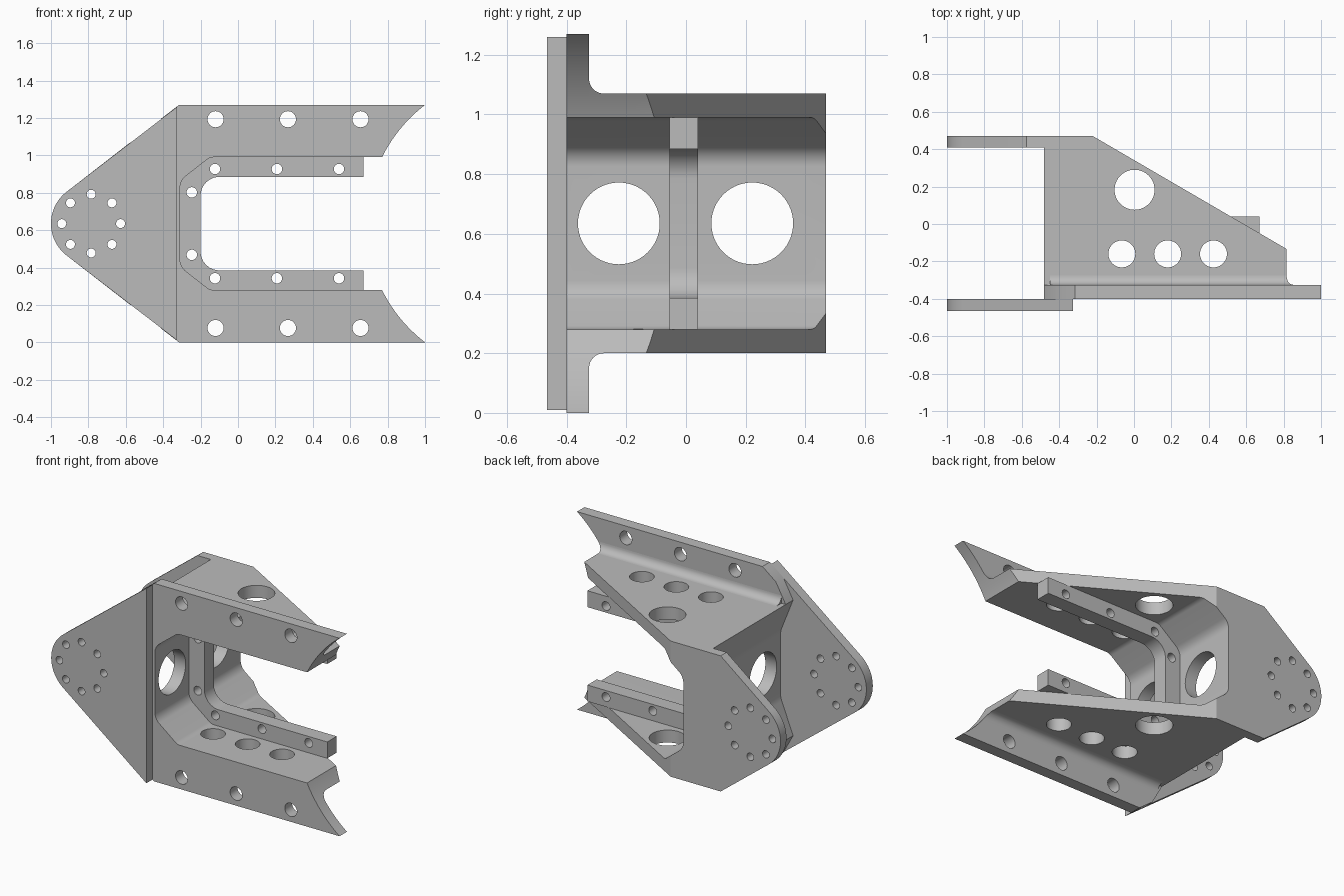
import bpy, bmesh, math
from mathutils import Vector

MID = 0.635   # height of the symmetry plane
FAR = 1.05    # rough arm length before the end is cut

cube = bpy.data.objects.get("Cube")
if cube:
    bpy.data.objects.remove(cube, do_unlink=True)

grey = bpy.data.materials.new("machined_grey")
grey.use_nodes = True
grey.diffuse_color = (0.5, 0.5, 0.5, 1)
grey.node_tree.nodes["Principled BSDF"].inputs["Base Color"].default_value = (0.5, 0.5, 0.5, 1)


def place(axis, u, v, w):
    """Map profile coordinates u, v and depth w to space; heights are relative to MID."""
    return {"x": (w, u, v + MID), "y": (u, w, v + MID), "z": (u, v, w + MID)}[axis]


def prism(name, points, axis, start, end):
    bm = bmesh.new()
    base = bm.faces.new([bm.verts.new(place(axis, p[0], p[1], start)) for p in points])
    top = bmesh.ops.extrude_face_region(bm, geom=[base])["geom"]
    shift = Vector(place(axis, 0, 0, end)) - Vector(place(axis, 0, 0, start))
    bmesh.ops.translate(bm, vec=shift, verts=[g for g in top if isinstance(g, bmesh.types.BMVert)])
    bmesh.ops.recalc_face_normals(bm, faces=bm.faces)
    mesh = bpy.data.meshes.new(name)
    bm.to_mesh(mesh)
    bm.free()
    mesh.materials.append(grey)
    obj = bpy.data.objects.new(name, mesh)
    bpy.context.collection.objects.link(obj)
    return obj


def arc(cx, cy, r, a0, a1, n):
    angles = [math.radians(a0 + (a1 - a0) * i / n) for i in range(n + 1)]
    return [(cx + r * math.cos(a), cy + r * math.sin(a)) for a in angles]


def hole(axis, u, v, r, start, end, sides=40):
    return prism("cutter", arc(u, v, r, 0, 360, sides)[:-1], axis, start, end)


def cut(obj, cutters):
    for c in cutters:
        mod = obj.modifiers.new("cut", "BOOLEAN")
        mod.operation, mod.solver, mod.object = "DIFFERENCE", "EXACT", c
    bpy.context.view_layer.update()
    graph = bpy.context.evaluated_depsgraph_get()
    mesh = bpy.data.meshes.new_from_object(obj.evaluated_get(graph))
    obj.modifiers.clear()
    obj.data = mesh
    for c in cutters:
        bpy.data.objects.remove(c, do_unlink=True)


def mirrored(half):
    """Continue a path from the top half into the bottom half."""
    return half + [(p[0], -p[1], *p[2:]) for p in reversed(half)]


def rounded(path, steps=8):
    """Replace each corner (x, z, radius) by an arc."""
    out = []
    for i, (x, z, r) in enumerate(path):
        p = Vector((x, z))
        if r == 0:
            out.append((x, z))
            continue
        u = (Vector(path[i - 1][:2]) - p).normalized()
        v = (Vector(path[i + 1][:2]) - p).normalized()
        t = r / math.tan(u.angle(v) / 2)
        c = p + (u + v).normalized() * math.hypot(t, r)
        a, b = p + u * t - c, p + v * t - c
        for k in range(steps + 1):
            q = c + a.lerp(b, k / steps).normalized() * r
            out.append((q.x, q.y))
    return out


def end_cutter():
    return hole("y", 1.487, 0, 0.80, -0.6, 0.6, 160)


def web_holes():
    return [hole("x", y, 0, 0.137, -0.6, -0.22, 56) for y in (-0.225, 0.222)]


# Shared profiles: outside of the web and inside of the channel
web = rounded(mirrored([(-0.48, 0.435, 0), (-0.39, 0.21, 0.15)]))
inner = rounded(mirrored([(FAR, 0.355, 0), (-0.15, 0.355, 0.06), (-0.31, 0.23, 0.08)]))

# Channel body with slanted arms
body = prism("channel_body", [(FAR, 0.435)] + web + [(FAR, -0.435)] + inner[::-1],
             "y", -0.325, 0.47)
slant = prism("cutter", [(-0.323, 0.53), (1.325, -0.43), (1.325, 0.53)], "z", -1, 1)
arm_holes = [hole("z", x, -0.16, 0.072, -1, 1) for x in (-0.065, 0.18, 0.425)]
arm_holes.append(hole("z", 0.003, 0.183, 0.107, -1, 1, 56))
cut(body, [end_cutter(), slant] + arm_holes + web_holes())

# Front mounting flange
upper = [(FAR, 0.635), (-0.315, 0.635), (-0.41, 0.562)]
flange = prism("mounting_flange",
               upper + web + [(x, -z) for x, z in upper[::-1]] + inner[::-1],
               "y", -0.40, -0.325)
cut(flange, [end_cutter()] + web_holes()
    + [hole("y", x, z, 0.043, -0.6, 0) for x in (-0.12, 0.267, 0.655) for z in (-0.558, 0.558)])

# Concave fillets between flange and arms
parts = [body, flange]
for side, label in ((1, "upper"), (-1, "lower")):
    profile = [(-0.325, 0.435)] + arc(-0.275, 0.485, 0.05, 180, 270, 8)
    fillet = prism(label + "_fillet", [(y, z * side) for y, z in profile], "x", -0.45, FAR)
    cut(fillet, [end_cutter()])
    parts.append(fillet)

# Rounded lugs with a ring of bolt holes
tip = arc(-0.785, 0, 0.215, 128, 232, 28)
front_lug = prism("front_lug", [(-0.325, 0.625)] + tip + [(-0.325, -0.625)], "y", -0.465, -0.40)
rear_lug = prism("rear_lug", [(-0.575, 0.435)] + tip + [(-0.575, -0.435)] + web[::-1],
                 "y", 0.41, 0.47)
for lug in (front_lug, rear_lug):
    cut(lug, [hole("y", x, z, 0.024, -0.6, 0.6, 24)
              for x, z in arc(-0.785, 0, 0.157, 0, 360, 8)[:-1]])
    parts.append(lug)

# Inner rib lining the channel
rib_in = rounded(mirrored([(0.672, 0.25, 0), (-0.20, 0.25, 0.10)]))
rib_out = [(min(x, 0.672), z) for x, z in inner]
rib = prism("inner_rib", rib_out + rib_in[::-1], "y", -0.055, 0.04)
spots = [(-0.123, 0.292), (0.208, 0.292), (0.54, 0.292), (-0.247, 0.167)]
cut(rib, [hole("y", x, z * s, 0.028, -0.3, 0.3, 24) for x, z in spots for s in (1, -1)])
parts.append(rib)

# Smooth curved faces, keep edges sharp
bpy.ops.object.select_all(action="DESELECT")
for part in parts:
    part.select_set(True)
bpy.context.view_layer.objects.active = body
bpy.ops.object.shade_smooth_by_angle(angle=math.radians(25))
